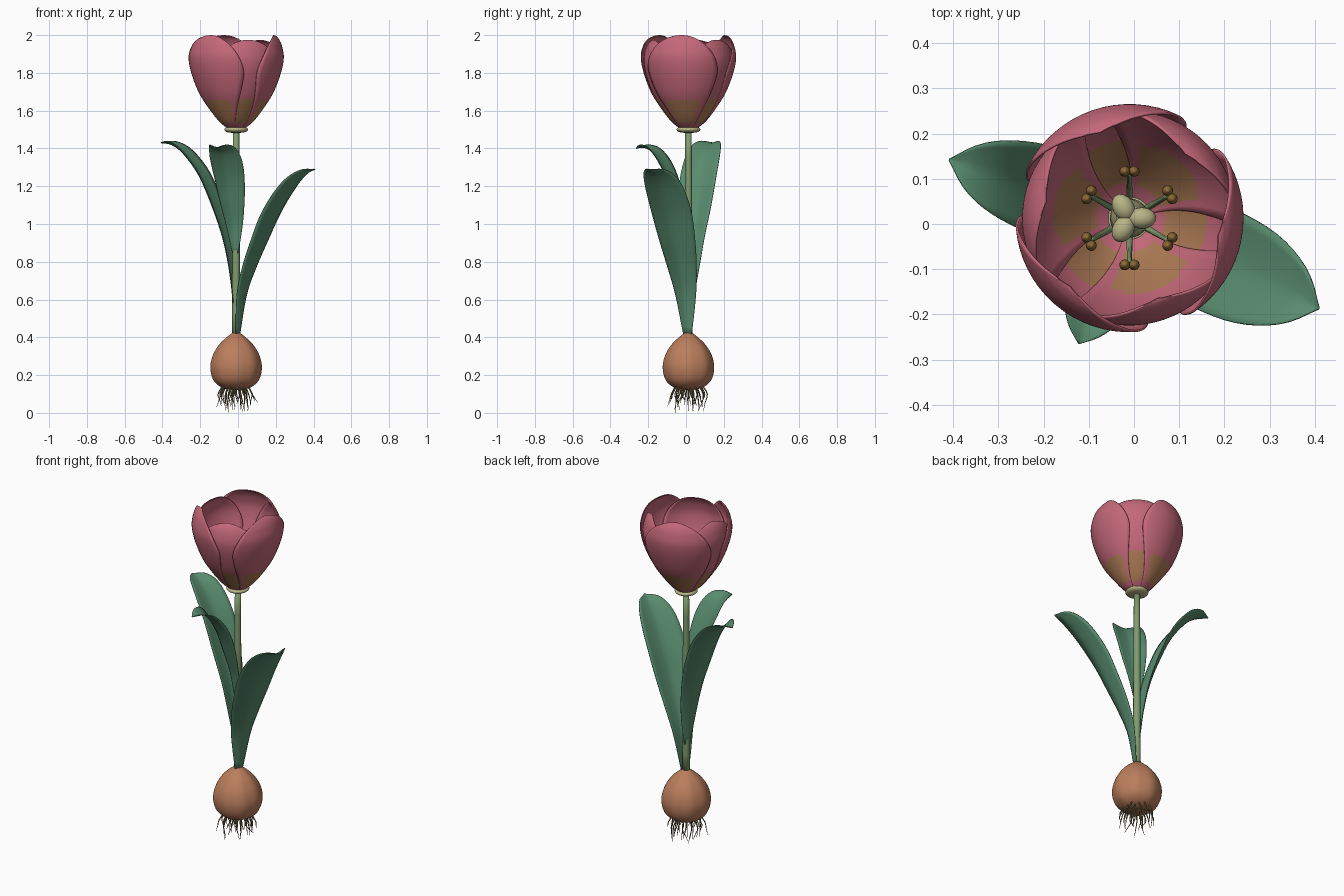
import bpy, bmesh, math, random
from mathutils import Vector, Matrix

cube = bpy.data.objects.get("Cube")
if cube:
    bpy.data.objects.remove(cube, do_unlink=True)

AXIS = Vector((-0.01, 0.013, 0))
rng = random.Random(4)


def material(name, r, g, b):
    def lin(c):
        c /= 255
        return c / 12.92 if c < 0.04 else ((c + 0.055) / 1.055) ** 2.4
    m = bpy.data.materials.new(name)
    m.use_nodes = True
    col = (lin(r), lin(g), lin(b), 1)
    m.diffuse_color = col
    m.node_tree.nodes["Principled BSDF"].inputs["Base Color"].default_value = col
    return m


PINK = material("petal pink", 196, 104, 121)
GOLD = material("petal blotch", 172, 122, 84)
LEAF = material("leaf green", 88, 139, 110)
STEM = material("stem green", 128, 156, 110)
CREAM = material("pale cream green", 182, 180, 134)
BRASS = material("anther brass", 142, 108, 54)
BULB = material("bulb brown", 187, 126, 93)
ROOT = material("root tan", 138, 120, 86)


def finish(bm, name, *mats, thickness=0):
    bmesh.ops.recalc_face_normals(bm, faces=bm.faces)
    for f in bm.faces:
        f.smooth = True
    me = bpy.data.meshes.new(name)
    bm.to_mesh(me)
    bm.free()
    ob = bpy.data.objects.new(name, me)
    bpy.context.collection.objects.link(ob)
    for m in mats:
        me.materials.append(m)
    if thickness:
        mod = ob.modifiers.new("thickness", "SOLIDIFY")
        mod.thickness, mod.offset = thickness, 0
    return ob


def smooth_path(points, steps):
    """Catmull-Rom samples through points of any dimension."""
    p = [Vector(q) for q in points]
    p = [2 * p[0] - p[1]] + p + [2 * p[-1] - p[-2]]
    out = []
    for a, b, c, d in zip(p, p[1:], p[2:], p[3:]):
        for i in range(steps):
            t = i / steps
            out.append(0.5 * (2 * b + (c - a) * t + (2 * a - 5 * b + 4 * c - d) * t * t
                              + (3 * b - a - 3 * c + d) * t ** 3))
    return out + [p[-2]]


def skin(bm, rows, closed=False):
    """Bridge rows of points with quads, returning (face, row, column)."""
    vs = [[bm.verts.new(q) for q in row] for row in rows]
    n, made = len(vs[0]), []
    for i in range(len(vs) - 1):
        for j in range(n if closed else n - 1):
            k = (j + 1) % n
            made.append((bm.faces.new((vs[i][j], vs[i][k], vs[i + 1][k], vs[i + 1][j])), i, j))
    if closed:
        bm.faces.new(vs[0])
        bm.faces.new(vs[-1])
    return made


def polar(r, a, z):
    return AXIS + Vector((r * math.cos(a), r * math.sin(a), z))


def lathe(name, profile, mat, sides=32, lobes=0, depth=0):
    bm = bmesh.new()
    rows = []
    for r, z in smooth_path(profile, 4):
        angles = [2 * math.pi * k / sides for k in range(sides)]
        rows.append([polar(r * (1 + depth * math.cos(lobes * a)), a, z) for a in angles])
    skin(bm, rows, closed=True)
    return finish(bm, name, mat)


def tube(bm, path, r0, r1, sides=6):
    rows = []
    for i, p in enumerate(path):
        d = (path[min(i + 1, len(path) - 1)] - path[max(i - 1, 0)]).normalized()
        x = d.cross(Vector((0.31, 0.95, 0.05))).normalized()
        y = d.cross(x)
        r = r0 + (r1 - r0) * i / (len(path) - 1)
        rows.append([p + r * (x * math.cos(t) + y * math.sin(t))
                     for t in (2 * math.pi * k / sides for k in range(sides))])
    skin(bm, rows, closed=True)


def ellipsoid(bm, centre, size, turn):
    mat = Matrix.Translation(centre) @ Matrix.Rotation(turn, 4, "Z") @ Matrix.Diagonal((*size, 1))
    bmesh.ops.create_uvsphere(bm, u_segments=14, v_segments=10, radius=1, matrix=mat)


# Bulb, stem and the collar under the flower
lathe("bulb", [(0.03, 0.122), (0.08, 0.137), (0.12, 0.175), (0.135, 0.24), (0.122, 0.305),
               (0.09, 0.36), (0.05, 0.4), (0.018, 0.425)], BULB, 64, 8, 0.012)
lathe("stem", [(0.021, 0.4), (0.02, 0.9), (0.017, 1.5)], STEM, 16)
lathe("flower_collar", [(0.017, 1.482), (0.05, 1.487), (0.063, 1.5), (0.05, 1.513),
                        (0.02, 1.518)], CREAM)

# Roots
bm = bmesh.new()
for k in range(34):
    a = k * 2.4
    r = 0.085 * math.sqrt((k + 0.5) / 34)
    tip = r * rng.uniform(0.9, 1.4) + 0.01
    z = 0 if k == 20 else rng.uniform(0.005, 0.075)
    b = a + rng.uniform(-0.35, 0.35)
    path = smooth_path([polar(r * 0.9, a, 0.145), polar(r * 1.15 + 0.006, a, 0.1),
                        polar((r + tip) / 2 + 0.008, (a + b) / 2, (0.1 + z) / 2),
                        polar(tip, b, z)], 3)
    tube(bm, path, 0.0042, 0.001, 5)
finish(bm, "roots", ROOT)

# Leaves: (distance from axis, height, half width) along the midrib
LEAVES = {
    "right_leaf": (-25.5, [(0.015, 0.4, 0.022), (0.05, 0.62, 0.06), (0.1, 0.76, 0.085),
                           (0.165, 0.9, 0.105), (0.24, 1.05, 0.117), (0.335, 1.19, 0.108),
                           (0.41, 1.265, 0.07), (0.465, 1.29, 0.001)]),
    "left_leaf": (162, [(0.015, 0.58, 0.02), (0.035, 0.75, 0.05), (0.07, 0.92, 0.072),
                        (0.125, 1.08, 0.092), (0.2, 1.25, 0.1), (0.29, 1.37, 0.09),
                        (0.36, 1.42, 0.06), (0.42, 1.43, 0.001)]),
    "front_leaf": (248, [(0.015, 0.84, 0.015), (0.035, 0.98, 0.045), (0.07, 1.1, 0.068),
                         (0.11, 1.22, 0.084), (0.16, 1.32, 0.09), (0.21, 1.385, 0.075),
                         (0.26, 1.405, 0.045), (0.3, 1.4, 0.001)]),
}
for name, (deg, ribs) in LEAVES.items():
    a = math.radians(deg)
    out, side = Vector((math.cos(a), math.sin(a), 0)), Vector((-math.sin(a), math.cos(a), 0))
    path = smooth_path(ribs, 4)
    rows = []
    for i, (r, z, w) in enumerate(path):
        d = path[min(i + 1, len(path) - 1)] - path[max(i - 1, 0)]
        d = Vector((d.x, d.y)).normalized()
        up = Vector((0, 0, d.x)) - out * d.y
        rows.append([polar(r, a, z) + side * w * u + up * w * 0.3 * abs(u) ** 1.4
                     for u in (j / 5 - 1 for j in range(11))])
    bm = bmesh.new()
    skin(bm, rows)
    finish(bm, name, LEAF, thickness=0.004)

# Petals: (distance from axis, height, half angle) from base to tip
PETAL = [(0.035, 1.5, 36), (0.09, 1.545, 38), (0.148, 1.62, 43), (0.197, 1.7, 48), (0.235, 1.8, 51),
         (0.25, 1.88, 45), (0.241, 1.94, 35), (0.226, 1.975, 24), (0.21, 1.993, 12), (0.2, 1.998, 0.5)]


def petal(name, deg, scale, drop):
    bm = bmesh.new()
    path = smooth_path(PETAL, 6)
    cols = 16
    rows = []
    for r, z, w in path:
        rows.append([polar(r * scale, math.radians(deg + w * (2 * j / cols - 1)),
                           1.5 + (z - 1.5) * drop) for j in range(cols + 1)])
    for f, i, j in skin(bm, rows):
        u = (2 * j + 1) / cols - 1
        z = f.calc_center_median().z
        f.material_index = int(1.535 < z < 1.665 - 0.04 * u * u and abs(u) < 0.8)
    finish(bm, name, PINK, GOLD, thickness=0.005)


for k in range(3):
    petal(f"outer_petal_{k + 1}", 109 + 120 * k, 1, 1)
    petal(f"inner_petal_{k + 1}", 49 + 120 * k, 0.94, 0.95)

# Pistil with a three-lobed stigma
lathe("pistil", [(0.02, 1.5), (0.042, 1.56), (0.04, 1.66), (0.028, 1.74), (0.03, 1.77)], CREAM, 24)
bm = bmesh.new()
for k in range(3):
    a = math.radians(120 * k)
    ellipsoid(bm, polar(0.027, a, 1.785), (0.032, 0.024, 0.022), a)
finish(bm, "stigma", CREAM)

# Stamens: filaments topped by paired anther lobes
filaments, anthers = bmesh.new(), bmesh.new()
for k in range(6):
    a = math.radians(30 + 60 * k)
    tube(filaments, smooth_path([polar(0.025, a, 1.51), polar(0.07, a, 1.62),
                                 polar(0.1, a, 1.76)], 4), 0.008, 0.005, 8)
    for s in (-1, 1):
        ellipsoid(anthers, polar(0.104, a + s * 0.1, 1.775), (0.012, 0.012, 0.032), a)
finish(filaments, "filaments", STEM)
finish(anthers, "anthers", BRASS)
